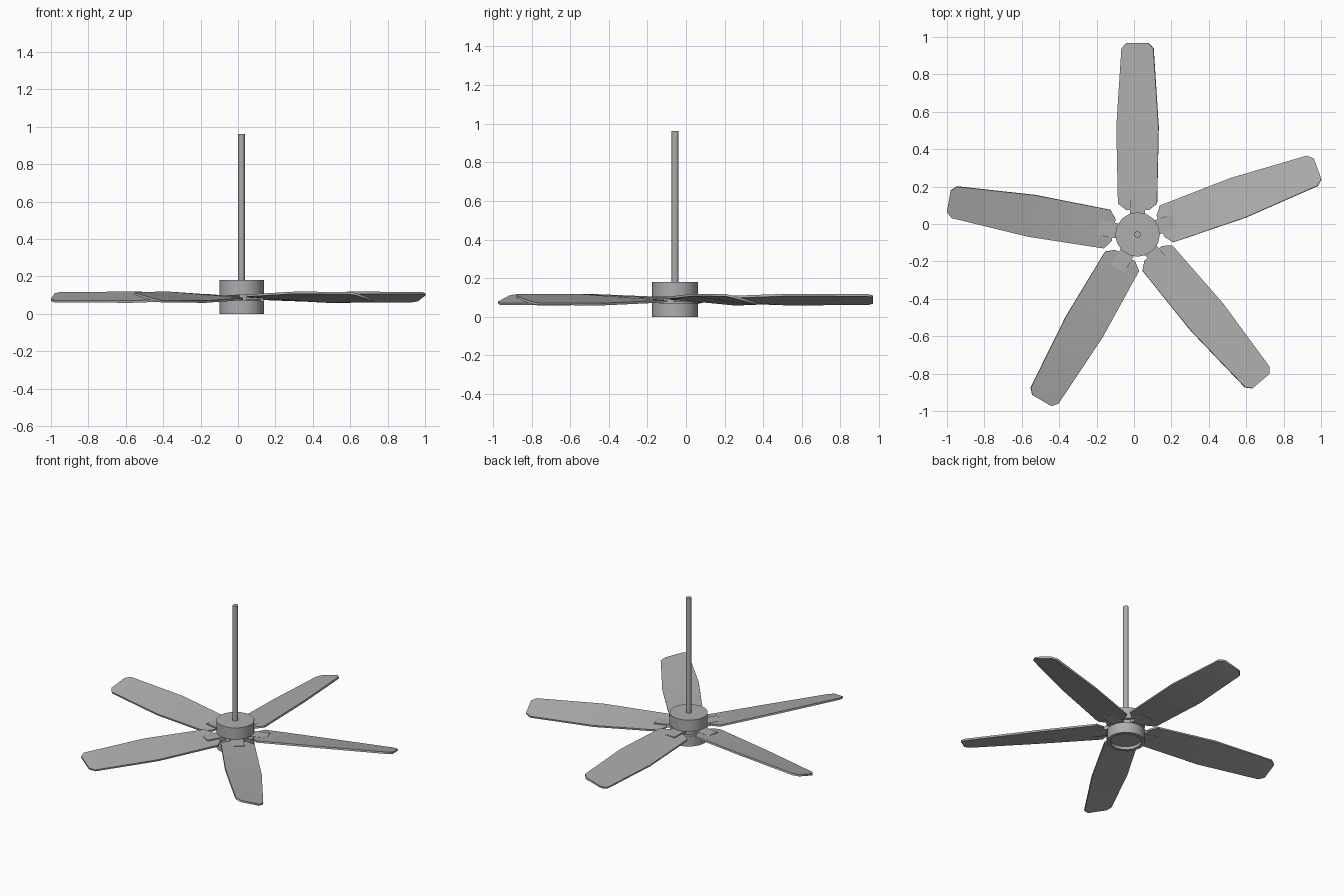
import bpy, bmesh, math
from mathutils import Matrix, Vector

if "Cube" in bpy.data.objects:
    bpy.data.objects.remove(bpy.data.objects["Cube"])

CENTER = Vector((0.019, -0.056, 0))
BLADE_Z = 0.089
ANGLES = [90 - 70 * i for i in range(5)]

grey = bpy.data.materials.new("dark_grey")
grey.diffuse_color = (0.42, 0.42, 0.42, 1)
grey.use_nodes = True
grey.node_tree.nodes["Principled BSDF"].inputs["Base Color"].default_value = grey.diffuse_color


def finish(name, bm, smooth=False):
    bmesh.ops.recalc_face_normals(bm, faces=bm.faces)
    me = bpy.data.meshes.new(name)
    bm.to_mesh(me)
    bm.free()
    me.materials.append(grey)
    ob = bpy.data.objects.new(name, me)
    bpy.context.collection.objects.link(ob)
    if smooth:
        bpy.context.view_layer.objects.active = ob
        ob.select_set(True)
        bpy.ops.object.shade_smooth_by_angle(angle=math.radians(50))
        ob.select_set(False)
    return ob


def lathe(name, profile, sides):
    """Revolve an (r, z) profile around the fan axis, capping both ends."""
    bm = bmesh.new()
    rings = [[bm.verts.new((r * math.cos(2 * math.pi * i / sides),
                            r * math.sin(2 * math.pi * i / sides), z))
              for i in range(sides)] for r, z in profile]
    for a, b in zip(rings, rings[1:]):
        for i in range(sides):
            j = (i + 1) % sides
            bm.faces.new((a[i], a[j], b[j], b[i]))
    bm.faces.new(rings[0])
    bm.faces.new(rings[-1])
    ob = finish(name, bm, True)
    ob.location = CENTER
    return ob


def place(ob, angle):
    ob.location = CENTER + Vector((0, 0, BLADE_Z))
    ob.rotation_euler.z = math.radians(angle)


def blade(name, angle):
    """Twisted plank along +x: sections of (radius, half width, pitch)."""
    sections = [(0.13, 0.06, 4), (0.165, 0.105, 5), (0.575, 0.115, 12),
                (0.995, 0.088, 15), (1.025, 0.06, 15)]
    t = 0.006
    bm = bmesh.new()
    rings = []
    for r, w, pitch in sections:
        rot = Matrix.Rotation(math.radians(-pitch), 3, 'X')
        rings.append([bm.verts.new(rot @ Vector((r, y, z)))
                      for y, z in ((-w, -t), (w, -t), (w, t), (-w, t))])
    for a, b in zip(rings, rings[1:]):
        for i in range(4):
            j = (i + 1) % 4
            bm.faces.new((a[i], a[j], b[j], b[i]))
    bm.faces.new(rings[0])
    bm.faces.new(rings[-1])
    place(finish(name, bm, True), angle)


def bracket(name, angle):
    """Flat plate joining the hub to a blade root."""
    bm = bmesh.new()
    bmesh.ops.create_cube(bm, size=1)
    bmesh.ops.scale(bm, vec=(0.12, 0.08, 0.022), verts=bm.verts)
    bmesh.ops.translate(bm, vec=(0.15, 0, 0), verts=bm.verts)
    place(finish(name, bm), angle)


# Motor hub: two drums with a slot between, recessed underside
lathe("motor_hub", [(0.097, 0.02), (0.097, 0), (0.119, 0), (0.119, 0.072),
                    (0.1, 0.072), (0.1, 0.102), (0.119, 0.102), (0.119, 0.18)], 16)
# Hanging rod
lathe("down_rod", [(0.018, 0.17), (0.018, 0.963)], 8)
# Blades and their brackets
for n, ang in enumerate(ANGLES, 1):
    blade(f"blade_{n}", ang)
    bracket(f"blade_bracket_{n}", ang)
